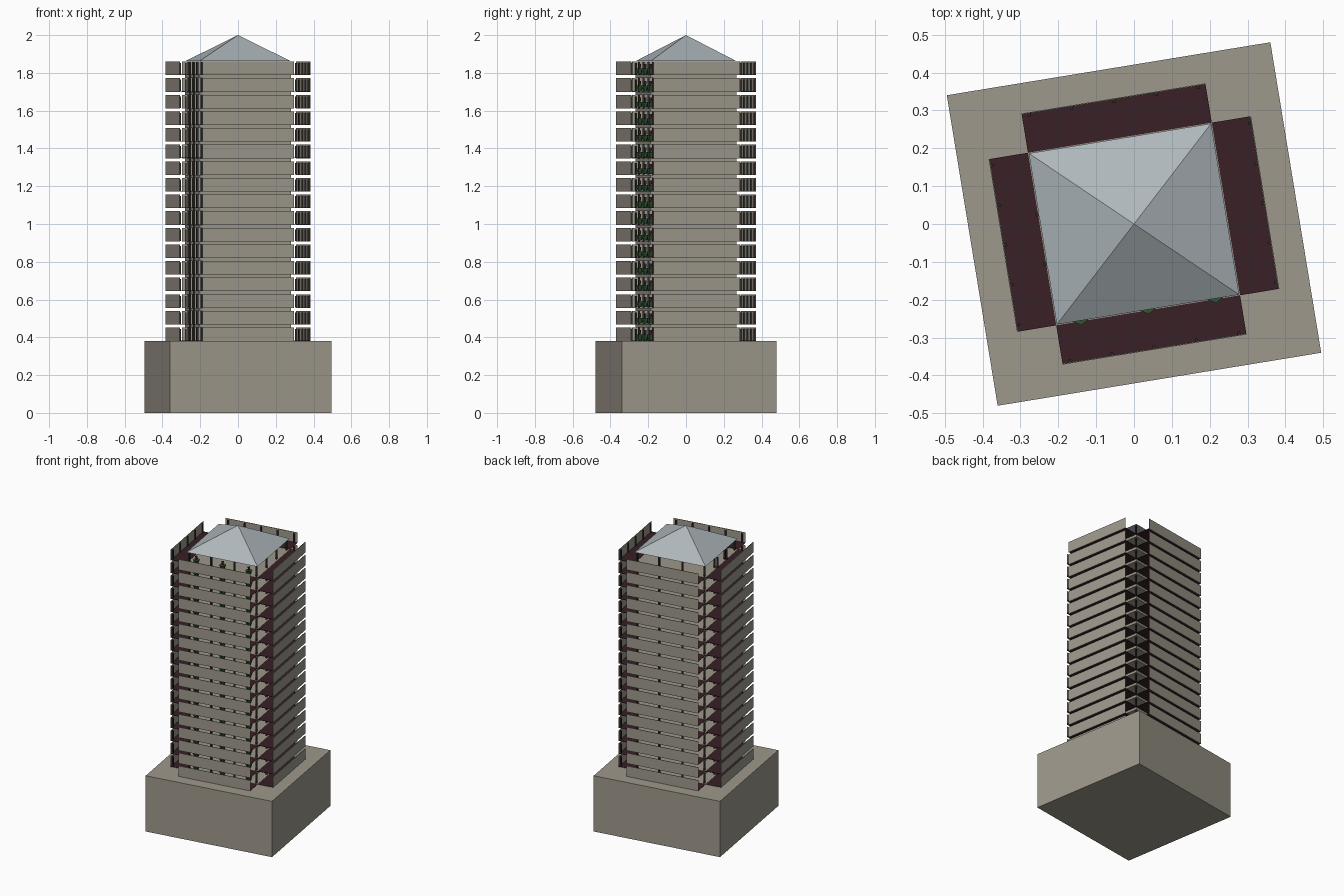
import bpy, bmesh, math
from mathutils import Matrix, Vector

if "Cube" in bpy.data.objects:
    bpy.data.objects.remove(bpy.data.objects["Cube"])

TURN = Matrix.Rotation(math.radians(9.3), 4, 'Z')   # whole tower is turned slightly
HX, HY = 0.246, 0.231        # half size of the core
DEPTH = 0.105                # balcony depth
BASE_H, PITCH, BAND, FLOORS = 0.38, 0.088, 0.072, 17
LEVELS = [BASE_H + i * PITCH for i in range(FLOORS)]

def material(name, rgb):
    m = bpy.data.materials.new(name)
    m.diffuse_color = (*rgb, 1)
    m.use_nodes = True
    m.node_tree.nodes["Principled BSDF"].inputs["Base Color"].default_value = m.diffuse_color
    return m

STONE = material("stone", (0.34, 0.315, 0.26))
RED = material("dark_red_floor", (0.04, 0.014, 0.019))
SLATE = material("slate", (0.42, 0.47, 0.49))
DARK = material("dark_frame", (0.03, 0.025, 0.022))
GREEN = material("leaf", (0.03, 0.09, 0.03))
BROWN = material("bark", (0.08, 0.04, 0.025))

def box(bm, x0, x1, y0, y1, z0, z1):
    size = Matrix.Diagonal((x1 - x0, y1 - y0, z1 - z0, 1))
    mid = Matrix.Translation(((x0 + x1) / 2, (y0 + y1) / 2, (z0 + z1) / 2))
    bmesh.ops.create_cube(bm, size=1, matrix=mid @ size)

def cone(bm, x, y, z0, z1, r0, r1, sides):
    bmesh.ops.create_cone(bm, cap_ends=True, segments=sides, radius1=r0, radius2=r1,
                          depth=z1 - z0, matrix=Matrix.Translation((x, y, (z0 + z1) / 2)))

def finish(bm, name, mat):
    bm.transform(TURN)
    me = bpy.data.meshes.new(name)
    bm.to_mesh(me)
    bm.free()
    ob = bpy.data.objects.new(name, me)
    me.materials.append(mat)
    bpy.context.collection.objects.link(ob)
    return ob

def side_box(bm, side, along0, along1, out0, out1, z0, z1):
    """Box on one of four sides, measured along the wall and outwards from the core."""
    if side in "ns":
        y = sorted((HY + o) * (1 if side == "n" else -1) for o in (out0, out1))
        box(bm, along0, along1, *y, z0, z1)
    else:
        x = sorted((HX + o) * (1 if side == "e" else -1) for o in (out0, out1))
        box(bm, *x, along0, along1, z0, z1)

# podium
bm = bmesh.new()
box(bm, -0.433, 0.433, -0.4155, 0.4155, 0, BASE_H)
finish(bm, "podium", STONE)

# balconies on each side: red floor, outer panel, short fins behind it
for side, label in zip("nsew", ("back", "front", "right", "left")):
    half = HX if side in "ns" else HY
    floor, panel, fins = bmesh.new(), bmesh.new(), bmesh.new()
    for z in LEVELS:
        side_box(floor, side, -half, half, 0, DEPTH - 0.001, z + 0.001, z + 0.003)
        side_box(panel, side, -half, half, DEPTH - 0.003, DEPTH, z, z + BAND)
        for k in range(5):
            a = (k - 2) * half * 0.46
            side_box(fins, side, a - 0.004, a + 0.004, DEPTH - 0.011, DEPTH - 0.003,
                     z + 0.003, z + BAND - 0.008)
    finish(floor, label + "_balcony_floors", RED)
    finish(panel, label + "_balcony_panels", STONE)
    finish(fins, label + "_balcony_fins", DARK)

# core floor slabs in the gaps between the panel bands
bm = bmesh.new()
for z in LEVELS[1:]:
    box(bm, -HX, HX, -HY, HY, z - PITCH + BAND, z)
finish(bm, "core_slabs", STONE)

# slender core posts
bm = bmesh.new()
for z in LEVELS:
    for x in (-0.23, -0.08, 0.08, 0.23):
        for y in (-0.215, -0.07, 0.07, 0.215):
            box(bm, x - 0.005, x + 0.005, y - 0.005, y + 0.005, z, z + BAND)
finish(bm, "core_posts", DARK)

# tall entrance frame on the left side
bm = bmesh.new()
for y in (-0.066, 0.066):
    box(bm, -HX - 0.006, -HX + 0.004, y - 0.005, y + 0.005, BASE_H, 1.86)
finish(bm, "left_frame_posts", DARK)

# potted plants on the front edge of every floor
leaf, trunk = bmesh.new(), bmesh.new()
for z in LEVELS:
    for x in (-0.18, 0, 0.18):
        cone(leaf, x, -HY + 0.012, z + 0.004, z + 0.034, 0.010, 0.022, 6)
        cone(trunk, x, -HY + 0.012, z + 0.034, z + 0.058, 0.005, 0.008, 6)
finish(leaf, "plant_leaves", GREEN)
finish(trunk, "plant_stems", BROWN)

# pyramid roof
bm = bmesh.new()
ring = [bm.verts.new((sx * (HX - 0.002), sy * (HY - 0.002), 1.863))
        for sx, sy in ((-1, -1), (1, -1), (1, 1), (-1, 1))]
tip = bm.verts.new((0, 0, 2.0))
bm.faces.new(ring[::-1])
for i in range(4):
    bm.faces.new((ring[i], ring[(i + 1) % 4], tip))
finish(bm, "pyramid_roof", SLATE)
